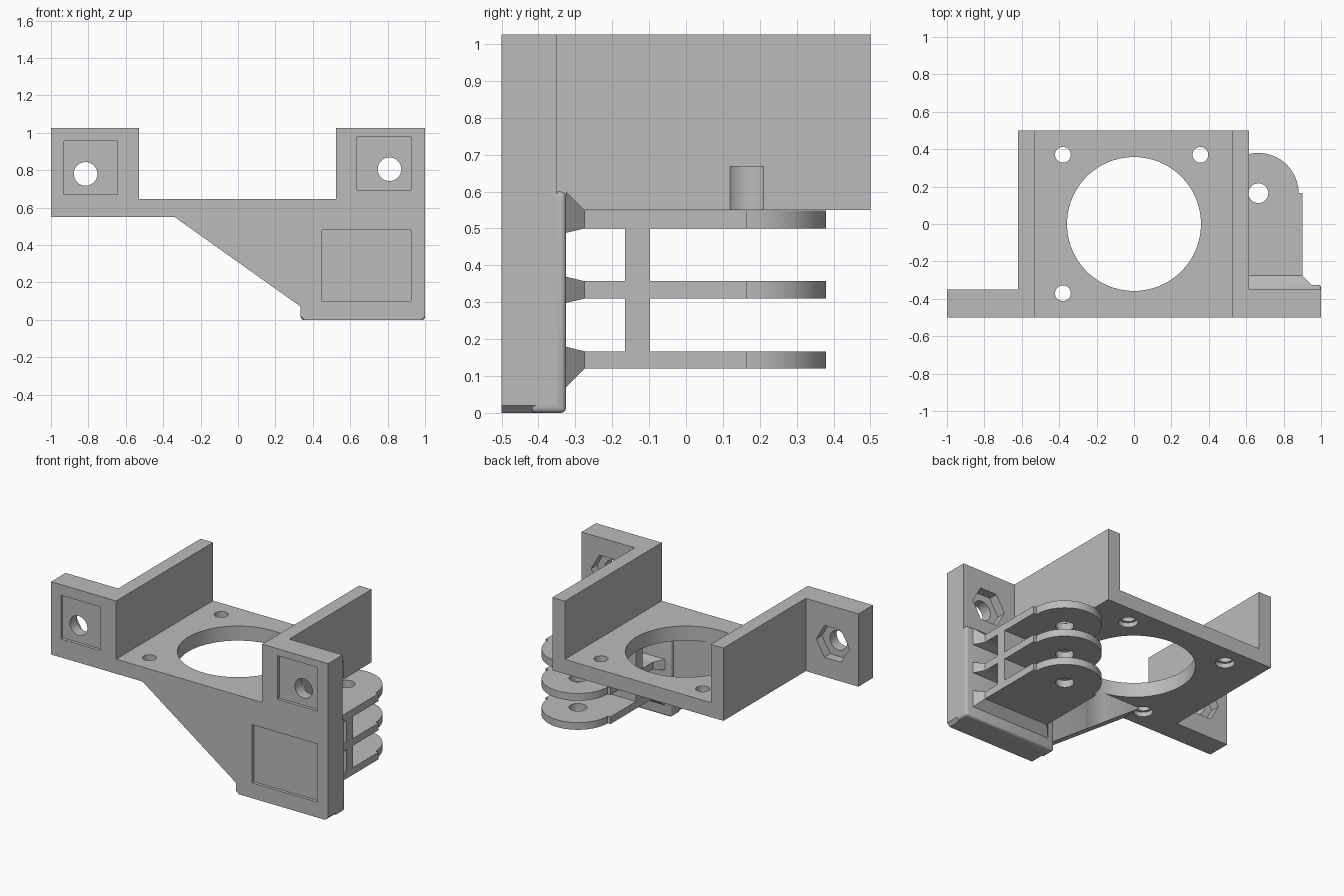
import bpy, bmesh, math
from mathutils import Matrix, Vector

old = bpy.data.objects.get("Cube")
if old:
    bpy.data.objects.remove(old, do_unlink=True)

grey = bpy.data.materials.new("plain_grey")
grey.use_nodes = True
colour = (0.5, 0.5, 0.5, 1)
grey.diffuse_color = colour
grey.node_tree.nodes["Principled BSDF"].inputs["Base Color"].default_value = colour


def make(name, bm):
    bmesh.ops.recalc_face_normals(bm, faces=bm.faces)
    mesh = bpy.data.meshes.new(name)
    bm.to_mesh(mesh)
    bm.free()
    mesh.materials.append(grey)
    obj = bpy.data.objects.new(name, mesh)
    bpy.context.collection.objects.link(obj)
    return obj


def prism(name, points, axis, lo, hi):
    """Extrude a flat outline: axis 'y' takes (x, z) points, 'z' takes (x, y)."""
    bm = bmesh.new()
    place = (lambda p: (p[0], lo, p[1])) if axis == "y" else (lambda p: (p[0], p[1], lo))
    face = bm.faces.new([bm.verts.new(place(p)) for p in points])
    grown = bmesh.ops.extrude_face_region(bm, geom=[face])["geom"]
    move = Vector((0, hi - lo, 0)) if axis == "y" else Vector((0, 0, hi - lo))
    bmesh.ops.translate(bm, vec=move, verts=[g for g in grown if isinstance(g, bmesh.types.BMVert)])
    return make(name, bm)


def box(name, x, y, z):
    return prism(name, [(x[0], y[0]), (x[1], y[0]), (x[1], y[1]), (x[0], y[1])], "z", *z)


def cylinder(name, a, b, radius, axis, lo, hi, sides=48):
    ring = [(a + radius * math.cos(math.tau * i / sides),
             b + radius * math.sin(math.tau * i / sides)) for i in range(sides)]
    return prism(name, ring, axis, lo, hi)


def bake(obj):
    """Replace the mesh with its modified result."""
    bpy.context.view_layer.update()
    graph = bpy.context.evaluated_depsgraph_get()
    mesh = bpy.data.meshes.new_from_object(obj.evaluated_get(graph))
    obj.modifiers.clear()
    obj.data = mesh


def cut(obj, cutters):
    for cutter in cutters:
        mod = obj.modifiers.new("cut", "BOOLEAN")
        mod.operation = "DIFFERENCE"
        mod.solver = "EXACT"
        mod.object = cutter
        bake(obj)


# Main solids
front_bracket = prism("front_bracket", [
    (-1, 0.55), (-0.34, 0.55), (0.335, 0.07), (0.335, 0.02), (0.355, 0), (0.98, 0),
    (1, 0.02), (1, 1.025), (0.525, 1.025), (0.525, 0.645), (-0.53, 0.645),
    (-0.53, 1.025), (-1, 1.025)], "y", -0.5, -0.35)
base_plate = box("base_plate", (-0.53, 0.525), (-0.35, 0.5), (0.55, 0.645))
right_wall = box("right_wall", (-0.62, -0.53), (-0.35, 0.5), (0.55, 1.025))
left_wall = box("left_wall", (0.525, 0.615), (-0.35, 0.5), (0.55, 1.025))

# Thicker backing behind the lower front panel
backing = box("mount_backing", (0.335, 1), (-0.42, -0.325), (0, 0.6))
bevel = backing.modifiers.new("soft_edges", "BEVEL")
bevel.width = 0.014
bevel.segments = 3
bake(backing)

# Cutters for the base: central opening and screw holes with counterbores
opening = cylinder("opening_cutter", 0, 0, 0.358, "z", 0.2, 0.7, 96)
base_cutters = [opening]
for x, y in ((-0.38, 0.37), (0.355, 0.37), (-0.38, -0.37)):
    base_cutters.append(cylinder("screw_cutter", x, y, 0.042, "z", 0.5, 0.7, 32))
    base_cutters.append(cylinder("counterbore_cutter", x, y, 0.057, "z", 0.5, 0.58, 32))
cut(base_plate, base_cutters)

# Cutters for the front: recessed panels, bolt holes and hexagonal nut traps
front_cutters = [opening] + base_cutters[-2:]
for x, z in (((-0.93, -0.645), (0.67, 0.955)),
             ((0.635, 0.925), (0.695, 0.98)),
             ((0.45, 0.925), (0.10, 0.48))):
    front_cutters.append(box("panel_cutter", x, (-0.6, -0.48), z))
for x, z in ((-0.815, 0.78), (0.81, 0.805)):
    front_cutters.append(cylinder("bolt_cutter", x, z, 0.063, "y", -0.6, -0.2))
    front_cutters.append(cylinder("nut_cutter", x, z, 0.12, "y", -0.41, -0.2, 6))
cut(front_bracket, front_cutters)

# Hinge prongs with a pin hole; the wall has a clearance pocket above it
hinge_x, hinge_y = 0.665, 0.165
pocket = cylinder("pocket_cutter", hinge_x, hinge_y, 0.0675, "z", 0.5, 0.668)
cut(left_wall, [pocket])
pin = cylinder("pin_cutter", hinge_x, hinge_y, 0.053, "z", -0.1, 0.7)

half, radius = 0.235, 0.215
outline = [(hinge_x - half, -0.33), (hinge_x + half, -0.33), (hinge_x + half, hinge_y)]
outline += [(hinge_x + radius * math.cos(math.pi * i / 32),
             hinge_y + radius * math.sin(math.pi * i / 32)) for i in range(33)]
outline.append((hinge_x - half, hinge_y))


def flare(name, z0, z1, down, up):
    """Tapered root that spreads from a prong into the backing."""
    bm = bmesh.new()
    rings = []
    for y, side, d, u in ((-0.275, 0, 0, 0), (-0.325, 0.05, down, up)):
        l, r = hinge_x - half - side, hinge_x + half + side
        rings.append([bm.verts.new((x, y, z)) for x, z in
                      ((l, z0 - d), (r, z0 - d), (r, z1 + u), (l, z1 + u))])
    bm.faces.new(rings[0])
    bm.faces.new(rings[1])
    for i in range(4):
        j = (i + 1) % 4
        bm.faces.new((rings[0][i], rings[0][j], rings[1][j], rings[1][i]))
    return make(name, bm)


prongs = []
for label, z0, z1, down, up in (("lower", 0.12, 0.167, 0.05, 0.012),
                                ("middle", 0.31, 0.357, 0.012, 0.012),
                                ("upper", 0.50, 0.549, 0.012, 0.05)):
    prong = prism(label + "_prong", outline, "z", z0, z1)
    cut(prong, [pin])
    prongs.append(prong)
    flare(label + "_prong_root", z0, z1, down, up)

# Upright rib tying the prongs together
for label, z0, z1 in (("lower", 0.167, 0.31), ("upper", 0.357, 0.50)):
    box(label + "_rib", (hinge_x - half, hinge_x + half), (-0.165, -0.098), (z0, z1))

# Remove the cutters and smooth the round faces
for cutter in set(base_cutters + front_cutters + [pocket, pin]):
    bpy.data.objects.remove(cutter, do_unlink=True)
bpy.ops.object.select_all(action="DESELECT")
for obj in [front_bracket, base_plate, left_wall, backing] + prongs:
    obj.select_set(True)
    bpy.context.view_layer.objects.active = obj
bpy.ops.object.shade_smooth_by_angle(angle=math.radians(30))
